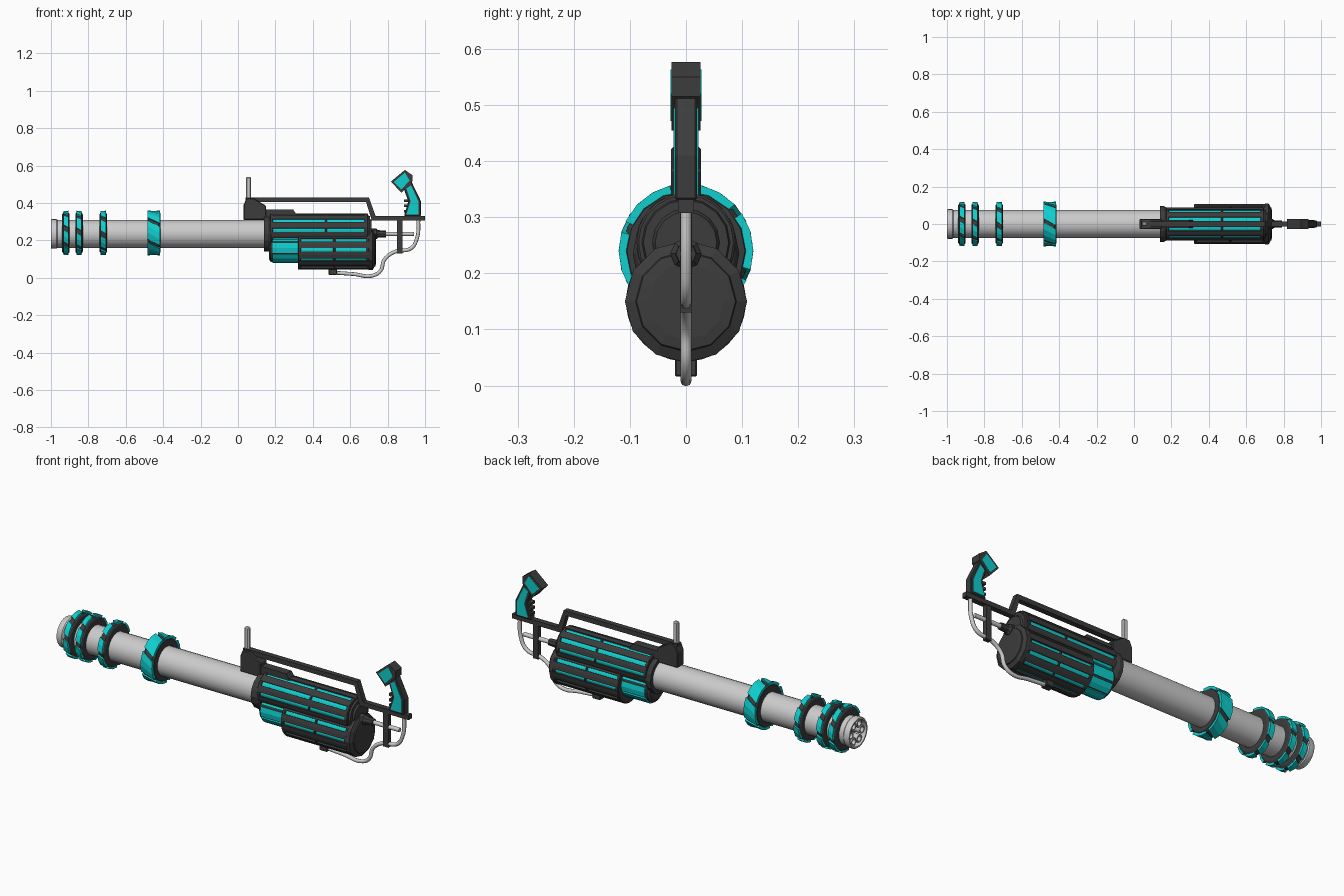
import bpy, bmesh
from math import sin, cos, radians, pi

if "Cube" in bpy.data.objects:
    bpy.data.objects.remove(bpy.data.objects["Cube"])


def mat(name, col):
    m = bpy.data.materials.new(name)
    m.diffuse_color = (*col, 1)
    m.use_nodes = True
    m.node_tree.nodes["Principled BSDF"].inputs["Base Color"].default_value = m.diffuse_color
    return m


DARK = mat("dark", (0.045, 0.045, 0.045))
TEAL = mat("teal", (0.005, 0.62, 0.62))


def finish(name, bm, m, smooth=False):
    bmesh.ops.remove_doubles(bm, verts=bm.verts, dist=1e-5)
    bmesh.ops.recalc_face_normals(bm, faces=bm.faces)
    me = bpy.data.meshes.new(name)
    bm.to_mesh(me)
    bm.free()
    ob = bpy.data.objects.new(name, me)
    bpy.context.collection.objects.link(ob)
    if m:
        me.materials.append(m)
    if smooth:
        bpy.context.view_layer.objects.active = ob
        ob.select_set(True)
        bpy.ops.object.shade_smooth_by_angle(angle=radians(35))
        ob.select_set(False)
    return ob


def lathe(name, prof, cz, m=None, n=24, cy=0, smooth=False, closed=False):
    """Revolve (x, r) points around an axis along x."""
    bm = bmesh.new()
    rings = [[bm.verts.new((x, cy + r * cos(2 * pi * i / n), cz + r * sin(2 * pi * i / n)))
              for i in range(n)] for x, r in prof]
    pairs = list(zip(rings, rings[1:]))
    if closed:
        pairs.append((rings[-1], rings[0]))
    for a, b in pairs:
        for i in range(n):
            j = (i + 1) % n
            bm.faces.new((a[i], a[j], b[j], b[i]))
    if not closed:
        bm.faces.new(rings[0])
        bm.faces.new(rings[-1])
    return finish(name, bm, m, smooth)


def plates(name, x0, x1, r0, r1, count, width, cz, m, start=0, skew=0, segs=2):
    """Curved panels spread evenly around an axis along x; skew slants their ends."""
    bm = bmesh.new()
    for k in range(count):
        secs = []
        for s in range(segs + 1):
            a = radians(start + 360 * k / count + width * (s / segs - 0.5))
            secs.append([bm.verts.new((x, r * cos(a + t), cz + r * sin(a + t)))
                         for x, r, t in ((x0, r0, -radians(skew)), (x0, r1, -radians(skew)),
                                         (x1, r1, radians(skew)), (x1, r0, radians(skew)))])
        for a, b in zip(secs, secs[1:]):
            for i in range(4):
                bm.faces.new((a[i], a[(i + 1) % 4], b[(i + 1) % 4], b[i]))
        bm.faces.new(secs[0])
        bm.faces.new(secs[-1])
    return finish(name, bm, m)


def prism(name, pts, h, m, bevel=0):
    """Extrude an (x, z) outline to y = -h..h."""
    bm = bmesh.new()
    f = bm.faces.new([bm.verts.new((x, -h, z)) for x, z in pts])
    new = bmesh.ops.extrude_face_region(bm, geom=[f])["geom"]
    bmesh.ops.translate(bm, vec=(0, 2 * h, 0), verts=[v for v in new if isinstance(v, bmesh.types.BMVert)])
    ob = finish(name, bm, m)
    if bevel:
        b = ob.modifiers.new("bevel", "BEVEL")
        b.width, b.segments = bevel, 1
    return ob


def box(name, x0, x1, z0, z1, h, m, bevel=0):
    return prism(name, [(x0, z0), (x1, z0), (x1, z1), (x0, z1)], h, m, bevel)


# Barrel shroud with an open muzzle, and the six bores inside it
BZ = 0.235
lathe("barrel_shroud", [(0.16, 0.075), (-0.965, 0.075), (-0.97, 0.079), (-0.995, 0.079), (-1.0, 0.076),
                        (-1.0, 0.068), (-0.90, 0.068)], BZ, n=24, smooth=True)
for i in range(6):
    a = i * pi / 3
    lathe(f"bore_{i}", [(-0.89, 0.021), (-0.99, 0.021), (-0.99, 0.014), (-0.89, 0.014)], BZ + 0.046 * sin(a),
          n=12, cy=0.046 * cos(a), smooth=True, closed=True)

# Three narrow clamp rings and one wide one
CZ = 0.24
for i, x in enumerate((-0.92, -0.85, -0.72)):
    lathe(f"clamp_ring_{i}", [(x - 0.02, 0.07), (x - 0.02, 0.1), (x - 0.013, 0.111), (x + 0.013, 0.111),
                              (x + 0.02, 0.1), (x + 0.02, 0.07)], CZ, DARK, 16, closed=True)
    plates(f"clamp_panels_{i}", x - 0.014, x + 0.014, 0.1, 0.119, 8, 32, CZ, TEAL, 11 + 8 * i, 4)
lathe("wide_ring", [(-0.485, 0.07), (-0.485, 0.105), (-0.475, 0.113), (-0.425, 0.113),
                    (-0.415, 0.105), (-0.415, 0.07)], CZ, DARK, 16, closed=True)
plates("wide_ring_panels", -0.483, -0.417, 0.1, 0.12, 6, 50, CZ, TEAL, 0, 9, 3)

# Receiver flange
lathe("receiver_flange", [(0.14, 0.08), (0.14, 0.095), (0.16, 0.095), (0.175, 0.088), (0.18, 0.08)], BZ, DARK, 16)


def drum(tag, x0, x1, r, cz, n, slat, mid):
    """Teal core seen between dark slats, held by dark bands."""
    lathe(tag + "_core", [(x0 + 0.01, r * 0.93), (x1 - 0.01, r * 0.93)], cz, TEAL, n * 2)
    plates(tag + "_slats", x0 + 0.005, x1 - 0.005, r * 0.85, r, n, slat, cz, DARK, 360 / n / 2)
    for i, (a, b) in enumerate(((x0, x0 + 0.018), (mid - 0.006, mid + 0.006), (x1 - 0.018, x1))):
        lathe(f"{tag}_band_{i}", [(a, r * 0.95), (a + 0.003, r * 0.99), (b - 0.003, r * 0.99), (b, r * 0.95)],
              cz, DARK, n * 2)


# Upper drum with stepped end cap
UZ = 0.255
drum("upper_drum", 0.17, 0.695, 0.089, UZ, 10, 22, 0.47)
lathe("upper_end_cap", [(0.69, 0.08), (0.705, 0.076), (0.705, 0.06), (0.715, 0.055), (0.715, 0.035)], UZ, DARK, 16)

# Lower drum: panelled neck, slatted body, end cap
LZ = 0.15
lathe("lower_neck", [(0.165, 0.06), (0.175, 0.074), (0.33, 0.074)], 0.16, DARK, 16)
plates("lower_neck_panels", 0.185, 0.32, 0.06, 0.081, 8, 38, 0.16, TEAL, 0)
drum("lower_drum", 0.32, 0.705, 0.107, LZ, 12, 20, 0.515)
lathe("lower_end_cap", [(0.69, 0.1), (0.70, 0.109), (0.72, 0.109), (0.73, 0.09), (0.735, 0.088),
                        (0.738, 0.068)], LZ, DARK, 12)

# Carry rail, its front mount and the sight post
prism("carry_rail", [(0.04, 0.43), (0.70, 0.43), (0.735, 0.332), (1.0, 0.332), (1.0, 0.308),
                     (0.715, 0.308), (0.685, 0.405), (0.04, 0.405)], 0.014, DARK)
prism("rail_mount", [(0.03, 0.31), (0.03, 0.39), (0.045, 0.425), (0.085, 0.425), (0.15, 0.385),
                     (0.15, 0.31)], 0.027, DARK, 0.004)
prism("mount_foot", [(0.13, 0.32), (0.13, 0.366), (0.295, 0.366), (0.315, 0.335), (0.315, 0.32)], 0.022, DARK)
box("sight_post", 0.042, 0.07, 0.41, 0.54, 0.011, None, 0.006)

# Rear post, recoil rod and its socket
box("rear_post", 0.85, 0.88, 0.13, 0.32, 0.011, DARK)
lathe("rod_socket", [(0.69, 0.028), (0.74, 0.028), (0.75, 0.02), (0.79, 0.018)], BZ, DARK, 8)
lathe("recoil_rod", [(0.78, 0.011), (0.94, 0.011)], BZ, n=12, smooth=True)

# Rear grip with angled head and teal inlays
grip = [(0.888, 0.33), (0.978, 0.33), (0.978, 0.41), (0.925, 0.52), (0.885, 0.48), (0.91, 0.41)]
head = [(0.818, 0.515), (0.873, 0.455), (0.932, 0.515), (0.932, 0.55), (0.892, 0.577)]
inlay = [(0.9, 0.34), (0.966, 0.34), (0.966, 0.406), (0.925, 0.495), (0.9, 0.478), (0.923, 0.41)]
head_inlay = [(0.833, 0.513), (0.872, 0.472), (0.918, 0.52), (0.892, 0.563)]
prism("grip", grip, 0.02, DARK, 0.004)
prism("grip_inlay", inlay, 0.0225, TEAL)
prism("grip_head", head, 0.026, DARK)
prism("grip_head_inlay", head_inlay, 0.0275, TEAL)
for i in range(3):
    box(f"finger_rib_{i}", 0.887, 0.91, 0.35 + 0.028 * i, 0.364 + 0.028 * i, 0.016, DARK)

# Feed hose and its clamp under the drum
box("hose_clamp", 0.485, 0.53, 0.016, 0.055, 0.02, DARK, 0.003)
cu = bpy.data.curves.new("feed_hose", "CURVE")
cu.dimensions = "3D"
cu.bevel_depth, cu.bevel_resolution, cu.resolution_u, cu.use_fill_caps = 0.01, 2, 6, True
path = [(0.51, 0.028), (0.62, 0.02), (0.715, 0.011), (0.762, 0.038), (0.783, 0.098), (0.84, 0.14),
        (0.925, 0.158), (0.958, 0.215), (0.965, 0.315)]
sp = cu.splines.new("BEZIER")
sp.bezier_points.add(len(path) - 1)
for p, (x, z) in zip(sp.bezier_points, path):
    p.co = (x, 0, z)
    p.handle_left_type = p.handle_right_type = "AUTO"
bpy.context.collection.objects.link(bpy.data.objects.new("feed_hose", cu))
